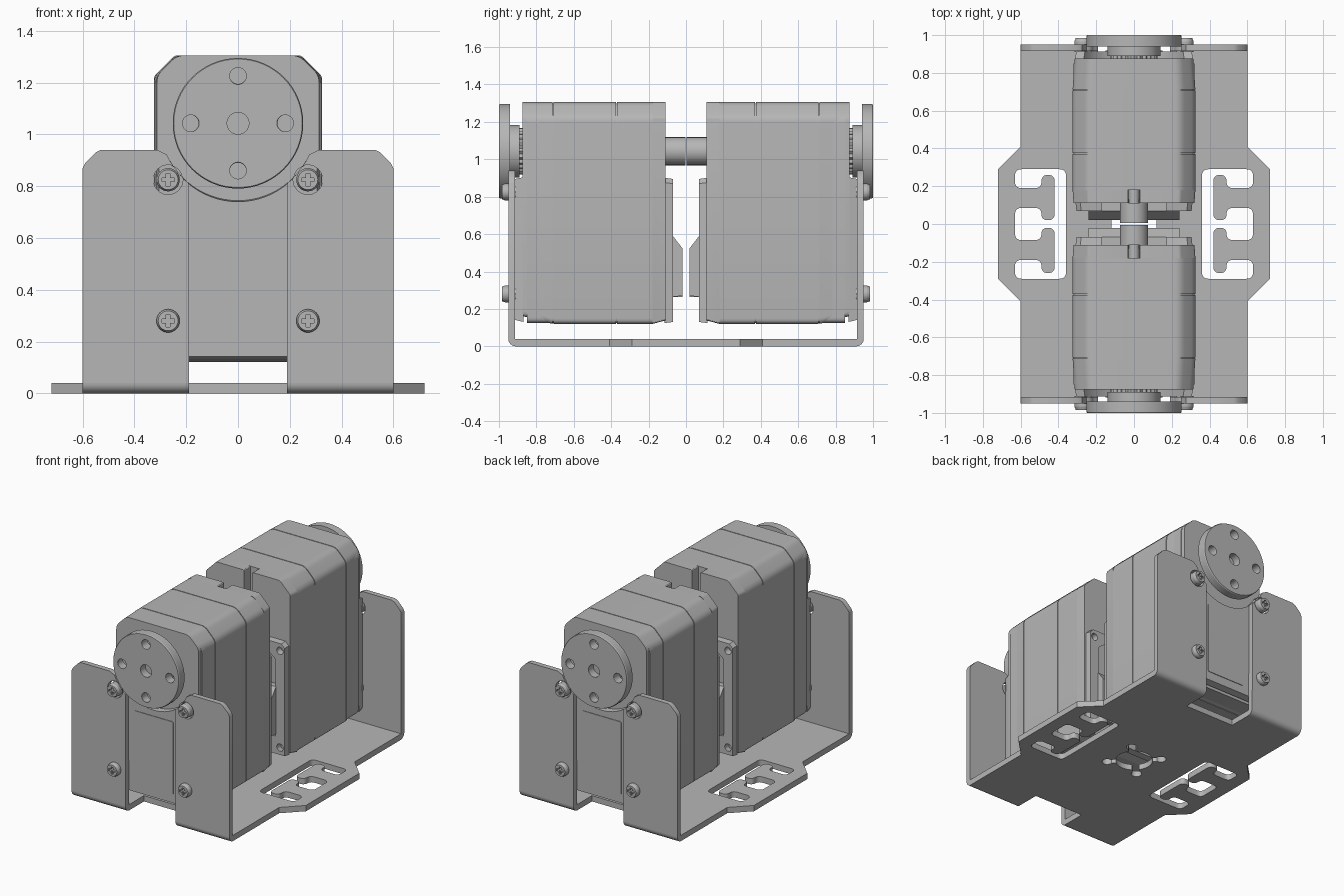
import bpy, bmesh
from math import sin, cos, pi, radians
from mathutils import Matrix, Vector

if "Cube" in bpy.data.objects:
    bpy.data.objects.remove(bpy.data.objects["Cube"])

grey = bpy.data.materials.new("satin grey")
grey.use_nodes = True
COLOUR = (0.47, 0.47, 0.47, 1)
grey.diffuse_color = COLOUR
grey.node_tree.nodes["Principled BSDF"].inputs["Base Color"].default_value = COLOUR

AXES = {
    "x": Matrix(((0, 0, 1), (1, 0, 0), (0, 1, 0))).to_4x4(),
    "y": Matrix(((1, 0, 0), (0, 0, -1), (0, 1, 0))).to_4x4(),
    "z": Matrix.Identity(4),
}
parts = []


def arc(cx, cy, r, a0, a1, n=16):
    return [(cx + r * cos(radians(a0 + (a1 - a0) * i / n)),
             cy + r * sin(radians(a0 + (a1 - a0) * i / n))) for i in range(n + 1)]


def circle(cx, cy, r, n=32):
    return arc(cx, cy, r, 0, 360, n)[:-1]


def rect(x0, y0, x1, y1):
    return [(x0, y0), (x1, y0), (x1, y1), (x0, y1)]


def flip(pts):
    return [(-x, y) for x, y in reversed(pts)]


def rounded(pts, r, n=5):
    out = []
    for i, p in enumerate(pts):
        p, a, b = Vector(p), Vector(pts[i - 1]), Vector(pts[(i + 1) % len(pts)])
        s = p + (a - p).normalized() * min(r, (a - p).length * 0.49)
        e = p + (b - p).normalized() * min(r, (b - p).length * 0.49)
        for k in range(n + 1):
            t = k / n
            out.append(tuple(s * (1 - t) ** 2 + p * 2 * t * (1 - t) + e * t * t))
    return out


def prism(name, loops, axis, lo, hi, taper_lo=1, taper_hi=1, centre=(0, 0)):
    """Extrude an outline (with inner loops as holes) along an axis from lo to hi."""
    cu = bpy.data.curves.new(name, "CURVE")
    cu.dimensions, cu.fill_mode, cu.extrude = "2D", "BOTH", abs(hi - lo) / 2
    for loop in loops:
        sp = cu.splines.new("POLY")
        sp.points.add(len(loop) - 1)
        for pt, (u, v) in zip(sp.points, loop):
            pt.co = (u, v, 0, 1)
        sp.use_cyclic_u = True
    tmp = bpy.data.objects.new(name, cu)
    me = bpy.data.meshes.new_from_object(tmp)
    bpy.data.objects.remove(tmp)
    bpy.data.curves.remove(cu)
    bm = bmesh.new()
    bm.from_mesh(me)
    bmesh.ops.remove_doubles(bm, verts=bm.verts, dist=1e-5)
    for v in bm.verts:
        low = (v.co.z < 0) != (axis == "y")
        f = taper_lo if low else taper_hi
        v.co.x = centre[0] + (v.co.x - centre[0]) * f
        v.co.y = centre[1] + (v.co.y - centre[1]) * f
    shift = Vector([(lo + hi) / 2 if axis == a else 0 for a in "xyz"])
    bmesh.ops.transform(bm, matrix=Matrix.Translation(shift) @ AXES[axis], verts=bm.verts)
    bmesh.ops.recalc_face_normals(bm, faces=bm.faces)
    bm.to_mesh(me)
    bm.free()
    me.name = name
    me.materials.clear()
    me.materials.append(grey)
    ob = bpy.data.objects.new(name, me)
    bpy.context.collection.objects.link(ob)
    parts.append(ob)
    return ob


# Base plate outline: quarter described once, mirrored around
half = [(0.19, -0.75), (0.19, -0.91), (0.6, -0.91), (0.6, -0.41), (0.72, -0.29),
        (0.72, 0.29), (0.6, 0.41), (0.6, 0.91), (0.19, 0.91), (0.19, 0.75)]
base = half + flip(half)

# Hub opening with four keyhole lobes
hub = []
for k in range(4):
    a = 45 + 90 * k
    hub += arc(0.172 * cos(radians(a)), 0.172 * sin(radians(a)), 0.034, a - 140, a + 140, 12)
    hub += arc(0, 0, 0.12, a + 11, a + 79, 10)

# Side windows with two T-shaped tongues left standing
window = [(0.36, -0.29), (0.63, -0.29), (0.63, -0.19), (0.49, -0.19), (0.49, -0.26),
          (0.42, -0.26), (0.42, -0.02), (0.49, -0.02), (0.49, -0.085), (0.63, -0.085)]
window += [(x, -y) for x, y in reversed(window)]
window = rounded(window, 0.035)
prism("base_plate", [base, hub, window, flip(window)], "z", 0, 0.04)

parts_before = len(parts)
HZ = 1.043                      # height of the output shaft
SX, SZ = 0.27, (0.28, 0.825)    # mounting screw positions

# Upright bracket walls and their bends
wall = arc(0, HZ, 0.3, -50.5, -24, 10)
wall += [(0.31, 0.94), (0.53, 0.94), (0.55, 0.93), (0.59, 0.89), (0.6, 0.87), (0.6, 0.04), (0.19, 0.04)]
bend = arc(-0.91, 0.04, 0.04, 180, 270, 8) + [(-0.91, 0.04)]
plus = [(0.009, 0.009), (0.009, 0.028), (-0.009, 0.028), (-0.009, 0.009), (-0.028, 0.009), (-0.028, -0.009),
        (-0.009, -0.009), (-0.009, -0.028), (0.009, -0.028), (0.009, -0.009), (0.028, -0.009), (0.028, 0.009)]
for side, s in (("left", 1), ("right", -1)):
    hole = circle(SX, SZ[1], 0.057)
    shape = [wall, hole] if s > 0 else [flip(wall), flip(hole)]
    prism(f"front_{side}_wall", shape, "y", -0.95, -0.915)
    prism(f"front_{side}_bend", [bend], "x", min(s * 0.19, s * 0.6), max(s * 0.19, s * 0.6))
    for z, level in zip(SZ, ("lower", "upper")):
        cross = [(s * SX + u, z + v) for u, v in plus]
        prism(f"front_{side}_{level}_screw_head", [circle(s * SX, z, 0.045), cross], "y",
              -0.985, -0.967, 0.85, 1, (s * SX, z))
        prism(f"front_{side}_{level}_screw_body", [circle(s * SX, z, 0.045)], "y", -0.967, -0.91)

# Servo case in sections, with a slim core showing in the seams
mid = (0, 0.71)
case = [(-0.325, 0.12), (0.325, 0.12), (0.325, 1.225), (0.245, 1.305), (-0.245, 1.305), (-0.325, 1.225)]
slotted = case[:4] + [(0.03, 1.305), (0.03, HZ), (-0.03, HZ), (-0.03, 1.305)] + case[4:]
soft = rounded(case, 0.03)
core = [(x * 0.985, mid[1] + (z - mid[1]) * 0.99) for x, z in soft]
prism("front_case_core", [core], "y", -0.85, -0.19)
prism("front_case_nose", [soft], "y", -0.875, -0.713, 0.965, 1, (0, 1.305))
prism("front_case_middle", [soft], "y", -0.708, -0.375)
prism("front_case_rear", [soft], "y", -0.37, -0.18)
corners = rounded(case[:4], 0.03)[:18]
tail = corners + [(0.245, 1.305)] + slotted[4:8]
tail += [(-0.245, 1.305)] + [(-x, z) for x, z in reversed(corners[6:])]
tail = [p for i, p in enumerate(tail) if p != tail[i - 1]]
prism("front_case_tail", [rounded(slotted, 0.012, 3)], "y", -0.18, -0.11, 1, 0.985, (0, 1.305))

# Nose cover below the horn, scooped around it
cover = [(-0.31, 0.135), (0.31, 0.135), (0.31, 0.9)] + arc(0, HZ, 0.3, -28.5, -151.5, 24) + [(-0.31, 0.9)]
prism("front_nose_cover", [cover], "y", -0.914, -0.87, 0.985, 1.01, (0, 0.55))
prism("front_nose_panel", [rounded(rect(-0.15, 0.2, 0.15, 0.7), 0.015)], "y", -0.918, -0.913)

# Inner cover: frame with corner screw holes around the connector
frame = [(-0.305, 0.13), (0.305, 0.13), (0.305, 0.87), (0.28, 0.895), (0.17, 0.895), (0.17, 0.83), (0.235, 0.78),
         (0.235, 0.25), (-0.235, 0.25), (-0.235, 0.78), (-0.17, 0.83), (-0.17, 0.895), (-0.28, 0.895), (-0.305, 0.87)]
holes = [circle(x, z, 0.025, 16) for x in (-SX, SX) for z in (0.18, 0.845)]
prism("front_inner_frame", [frame] + holes, "y", -0.115, -0.07, 1.015, 1, (0, 0.5))
block = [(-0.115, 0.26), (-0.02, 0.27), (-0.02, 0.525), (-0.07, 0.59), (-0.115, 0.59)]
for x0, x1, n in ((-0.24, -0.19, "right"), (-0.02, 0.02, "middle"), (0.19, 0.24, "left")):
    prism(f"front_connector_{n}_rib", [block], "x", x0, x1)
prism("front_connector_floor", [rect(-0.115, 0.265, -0.06, 0.57)], "x", -0.19, 0.19)
prism("front_connector_sill", [rect(-0.115, 0.265, -0.02, 0.31)], "x", -0.19, 0.19)
prism("front_connector_lintel", [[(-0.115, 0.49), (-0.02, 0.49), (-0.02, 0.525), (-0.07, 0.59), (-0.115, 0.59)]],
      "x", -0.19, 0.19)

# Output horn with drilled holes, its hub, and the rear shaft
drill = [circle(0.185 * cos(k * pi / 2), HZ + 0.185 * sin(k * pi / 2), 0.033, 20) for k in range(4)]
drill.append(circle(0, HZ, 0.043, 24))
disc = circle(0, HZ, 0.252, 64)
prism("front_horn_face", [circle(0, HZ, 0.252, 64)] + drill, "y", -1.0, -0.994, 0.985, 1, (0, HZ))
prism("front_horn", [disc] + drill, "y", -0.994, -0.94)
prism("front_horn_hub", [circle(0, HZ, 0.14, 48)], "y", -0.945, -0.89)
teeth = [(r * cos(i * pi / 24), HZ + r * sin(i * pi / 24)) for i in range(48) for r in [0.115 if i % 2 else 0.125]]
prism("front_spline", [teeth], "y", -0.89, -0.86)
prism("front_rear_shaft", [circle(0, HZ, 0.075)], "y", -0.112, -0.004)
prism("front_rear_pin", [circle(0, HZ, 0.029, 20)], "y", -0.182, -0.1)

# Opposite servo and walls: the same set turned half way round
for ob in parts[parts_before:]:
    twin = bpy.data.objects.new(ob.name.replace("front_", "back_", 1), ob.data.copy())
    twin.data.transform(Matrix.Rotation(pi, 4, "Z"))
    bpy.context.collection.objects.link(twin)
    parts.append(twin)

bpy.ops.object.select_all(action="DESELECT")
for ob in parts:
    ob.select_set(True)
bpy.context.view_layer.objects.active = parts[0]
bpy.ops.object.shade_smooth_by_angle(angle=radians(30))
